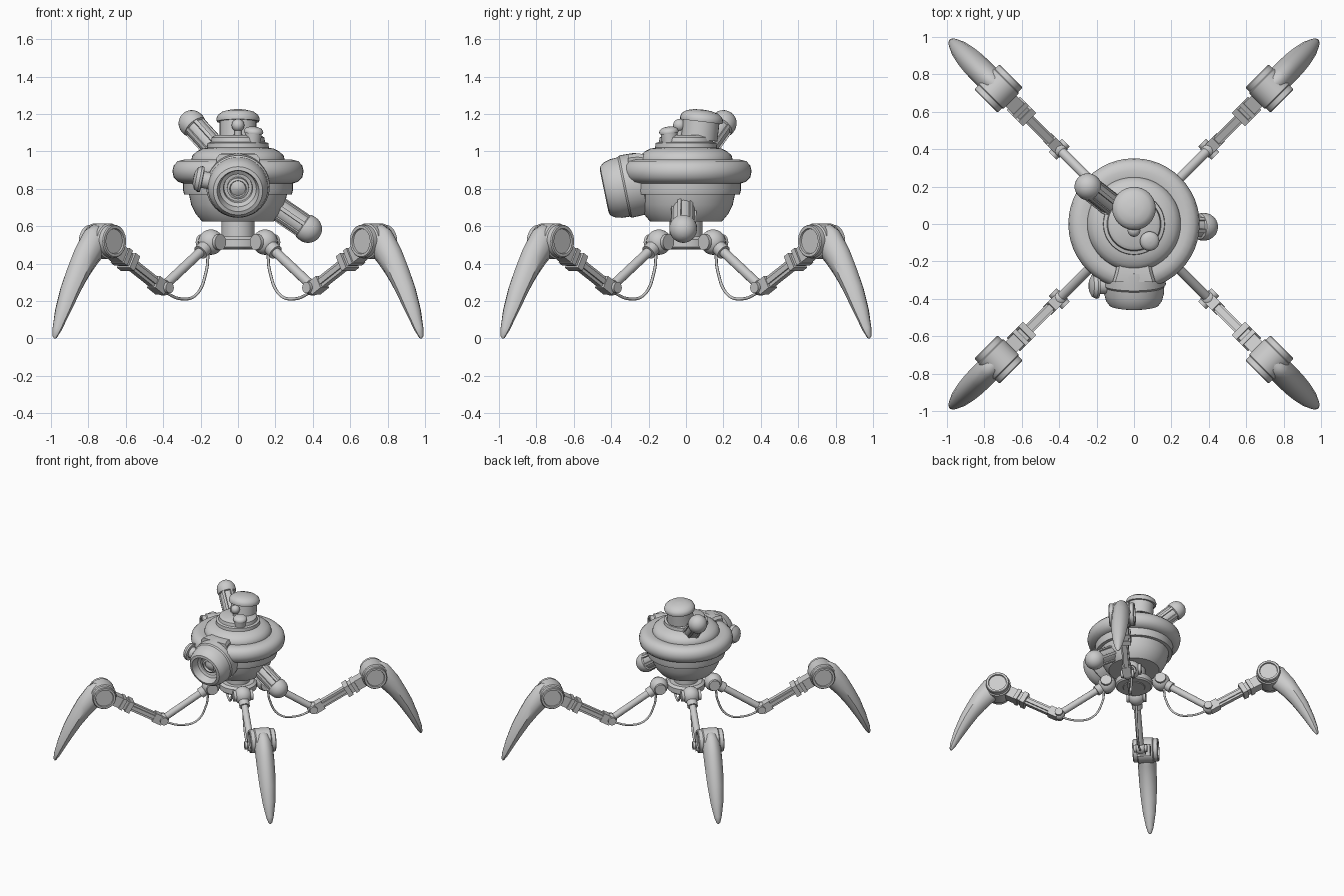
import bpy, bmesh, math
from mathutils import Vector, Matrix

if "Cube" in bpy.data.objects:
    bpy.data.objects.remove(bpy.data.objects["Cube"])


def finish(name, bm, angle=35):
    bmesh.ops.remove_doubles(bm, verts=bm.verts, dist=1e-5)
    bmesh.ops.recalc_face_normals(bm, faces=bm.faces)
    me = bpy.data.meshes.new(name)
    bm.to_mesh(me)
    bm.free()
    for p in me.polygons:
        p.use_smooth = True
    me.set_sharp_from_angle(angle=math.radians(angle))
    ob = bpy.data.objects.new(name, me)
    bpy.context.collection.objects.link(ob)
    return ob


def loft(name, rings, angle=35):
    """Skin a list of equal-length point rings and cap both ends."""
    bm = bmesh.new()
    vs = [[bm.verts.new(p) for p in r] for r in rings]
    n = len(rings[0])
    for a, b in zip(vs, vs[1:]):
        for i in range(n):
            j = (i + 1) % n
            bm.faces.new((a[i], a[j], b[j], b[i]))
    bm.faces.new(vs[0])
    bm.faces.new(vs[-1])
    return finish(name, bm, angle)


def lathe(name, profile, origin=(0, 0, 0), axis=(0, 0, 1), segs=32):
    """Spin (radius, height) points around an axis."""
    M = Matrix.Translation(origin) @ Vector(axis).to_track_quat('Z', 'Y').to_matrix().to_4x4()
    rings = []
    for r, h in profile:
        r = max(r, 0.0005)
        rings.append([M @ Vector((r * math.cos(2 * math.pi * i / segs),
                                  r * math.sin(2 * math.pi * i / segs), h)) for i in range(segs)])
    return loft(name, rings)


def rod(name, a, b, r, segs=16):
    a, b = Vector(a), Vector(b)
    return lathe(name, [(r, 0), (r, (b - a).length)], a, b - a, segs)


def ball(name, c, r, segs=24):
    prof = [(r * math.sin(math.pi * i / 12), -r * math.cos(math.pi * i / 12)) for i in range(13)]
    return lathe(name, prof, c, segs=segs)


def beam(name, a, b, side, w, h):
    """Rectangular bar from a to b; half width w along side, half height h."""
    a, b, side = Vector(a), Vector(b), Vector(side)
    up = (b - a).normalized().cross(side)
    cs = [(-w, -h), (w, -h), (w, h), (-w, h)]
    return loft(name, [[p + side * u + up * v for u, v in cs] for p in (a, b)])


# --- Body: bowl, belt ring and stepped dome ---
lathe("body_bowl", [(0, .625), (.19, .625), (.2, .635), (.225, .665), (.25, .715), (.262, .77),
                    (.288, .77), (.293, .79), (.293, .86), (0, .88)], segs=48)
lathe("belt_ring", [(.25, .83), (.29, .828), (.322, .838), (.344, .862), (.351, .893), (.344, .925),
                    (.322, .948), (.285, .957), (.25, .952), (.24, .93), (.24, .85)], segs=48)
lathe("dome", [(.25, .9), (.25, .955), (.243, .98), (.22, 1.0), (.19, 1.015), (.165, 1.02), (.163, 1.045),
               (.145, 1.05), (.14, 1.075), (.12, 1.087), (0, 1.09)], segs=48)

# --- Neck and hub ---
lathe("neck", [(0, .475), (.08, .475), (.088, .485), (.088, .63), (0, .64)])
lathe("hub_plate", [(0, .48), (.13, .48), (.14, .49), (.14, .53), (.12, .545), (0, .545)])

# --- Hatches and knobs on the dome ---
CAP = [(0, 0), (.098, 0), (.098, .095), (.113, .095), (.116, .11), (.108, .13), (.085, .147), (.045, .157), (0, .16)]
lathe("top_hatch", CAP, (0, .07, 1.065), (0, .12, 1))
lathe("small_hatch", [(r * .45, h * .52) for r, h in CAP], (.078, -.085, 1.05), (.1, -.12, 1), 24)
rod("knob_post", (0, -.03, 1.07), (0, -.035, 1.14), .02)
ball("knob", (0, -.035, 1.14), .034)

# --- Eye turret at the front ---
eye_axis = Vector((0, -.976, -.2))
eye_c = Vector((0, -.235, .83))
lathe("eye_housing", [(0, -.03), (.12, -.03), (.15, -.01), (.165, 0), (.168, .02), (.17, .09), (.162, .1),
                      (.16, .14), (.15, .178), (.132, .202), (.112, .207), (.108, .195), (.098, .15),
                      (.078, .14), (.075, .115), (0, .11)], eye_c, eye_axis, 40)
lathe("eye_lens", [(.058, .1), (.058, .145), (.045, .15), (.04, .135), (.02, .145), (0, .148)], eye_c, eye_axis, 24)
loft("eye_bracket", [[(x, y, z) for x, z in ((-w, .75), (w, .75), (w, t), (w - .015, t + .02), (-w + .015, t + .02), (-w, t))]
                     for y, w, t in ((-.19, .085, .96), (-.26, .1, .97), (-.31, .115, .965))])
lathe("eye_side_knob", [(0, 0), (.045, 0), (.045, .05), (.068, .052), (.07, .065), (.06, .085), (.035, .098), (0, .102)],
      (-.14, -.33, .84), (-1, 0, .2), 24)


# --- Canisters with ribs and rounded ends ---
def canister(name, a, b, r):
    a, b = Vector(a), Vector(b)
    d = (b - a)
    L = d.length
    d.normalize()
    prof = [(0, -.03), (r * .9, -.03), (r * .9, .02), (r * .8, .025), (r * .8, L - .035), (r * .95, L - .03), (r, L - .015)]
    prof += [(r * math.cos(t * math.pi / 16), L + r * math.sin(t * math.pi / 16)) for t in range(9)]
    lathe(name, prof, a, d, 24)
    u = d.orthogonal().normalized()
    v = d.cross(u)
    for i in range(6):
        t = i * math.pi / 3
        rad = u * math.cos(t) + v * math.sin(t)
        p = a + rad * r * .8
        beam(f"{name}_rib_{i}", p, p + d * (L - .03), d.cross(rad), .01, .008)


canister("upper_canister", (-.12, .1, 1.01), (-.247, .2, 1.15), .071)
canister("lower_canister", (.2, -.012, .705), (.375, -.015, .585), .074)

# --- Four legs ---
# claw sections: outer r,z / inner r,z / half width
CLAW = [(1.03, .605, 1.03, .45, .06), (1.09, .61, 1.05, .425, .068), (1.135, .585, 1.075, .405, .07),
        (1.21, .485, 1.13, .35, .069), (1.265, .385, 1.185, .285, .066), (1.315, .285, 1.235, .215, .06),
        (1.36, .165, 1.295, .125, .048), (1.39, .06, 1.35, .035, .028), (1.395, .015, 1.375, .003, .014),
        (1.387, 0, 1.38, 0, .006)]


def leg(tag, ang):
    out = Vector((math.cos(ang), math.sin(ang), 0))
    side = Vector((-out.y, out.x, 0))

    def P(r, z, t=0):
        return out * r + side * t + Vector((0, 0, z))

    # hip joint and thigh
    ball(f"{tag}_hip", P(.205, .515), .068)
    rod(f"{tag}_hip_pin", P(.205, .515, -.073), P(.205, .515, .073), .042, 20)
    rod(f"{tag}_thigh_socket", P(.22, .505), P(.285, .46), .04)
    rod(f"{tag}_thigh", P(.22, .505), P(.56, .28), .026)
    # knee
    ball(f"{tag}_knee", P(.565, .272), .043)
    rod(f"{tag}_knee_pin", P(.565, .272, -.05), P(.565, .272, .05), .03, 16)
    a, b = P(.58, .27), P(1.0, .505)
    at = lambda t: a.lerp(b, t)
    # shin bar with side rails and collars
    beam(f"{tag}_knee_clevis", at(-.02), at(.14), side, .032, .036)
    beam(f"{tag}_shin", at(.1), at(.7), side, .018, .03)
    for s in (-1, 1):
        beam(f"{tag}_shin_rail_{s}", at(.12) + side * .022 * s, at(.6) + side * .022 * s, side, .006, .014)
    beam(f"{tag}_collar_inner", at(.55), at(.63), side, .05, .045)
    beam(f"{tag}_collar_mid", at(.63), at(.68), side, .036, .036)
    beam(f"{tag}_collar_outer", at(.68), at(.74), side, .05, .045)
    beam(f"{tag}_ankle_arm", at(.7), at(1), side, .04, .042)
    # ankle drum with recessed end caps
    half = [(.096, 0), (.096, .055), (.088, .062), (.088, .09), (.083, .096), (.068, .096), (.065, .086), (0, .086)]
    lathe(f"{tag}_ankle_drum", [(r, -h) for r, h in reversed(half)] + half[1:], P(1.025, .52), side, 32)
    # curved claw foot with ridges
    rings = []
    for ro, zo, ri, zi, w in CLAW:
        c, o = P((ro + ri) / 2, (zo + zi) / 2), P(ro, zo)
        up = o - c
        cs = [(1, 0), (.9, .4), (.5, .8), (0, 1), (-.55, .8), (-.95, .35)]
        cs += [(-1, 0)] + [(u, -v) for u, v in reversed(cs[1:])]
        rings.append([c + up * u + side * (w * v) for u, v in cs])
    loft(f"{tag}_claw", rings, 40)
    # hanging cable
    cu = bpy.data.curves.new(f"{tag}_cable", 'CURVE')
    cu.dimensions = '3D'
    cu.bevel_depth = .008
    cu.bevel_resolution = 2
    cu.resolution_u = 8
    sp = cu.splines.new('BEZIER')
    pts = [(.225, .47), (.24, .36), (.315, .235), (.43, .212), (.57, .255)]
    sp.bezier_points.add(len(pts) - 1)
    for bp, (r, z) in zip(sp.bezier_points, pts):
        bp.co = P(r, z)
        bp.handle_left_type = bp.handle_right_type = 'AUTO'
    bpy.context.collection.objects.link(bpy.data.objects.new(f"{tag}_cable", cu))


for i, tag in enumerate(("back_right_leg", "back_left_leg", "front_left_leg", "front_right_leg")):
    leg(tag, math.pi / 4 + i * math.pi / 2)
